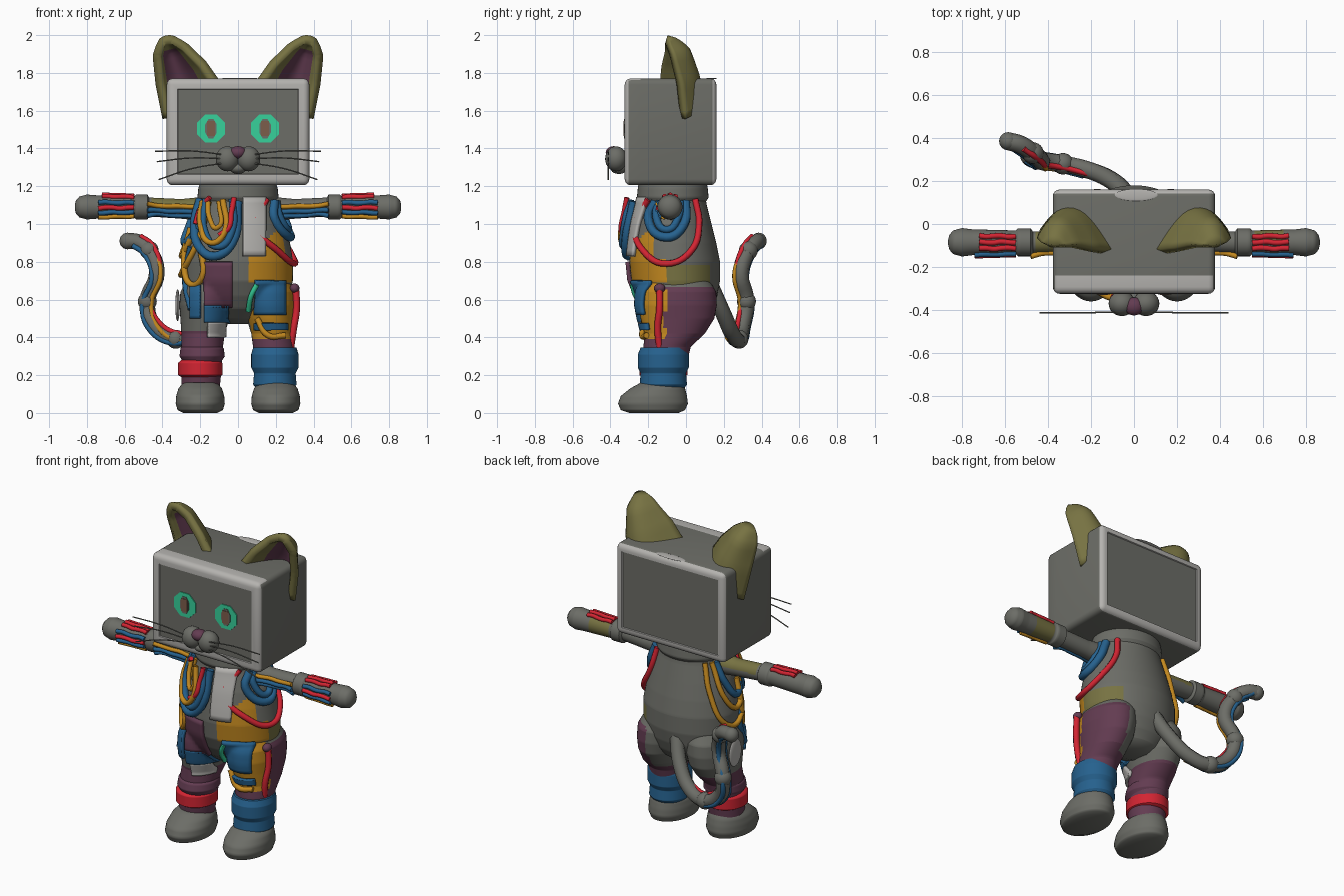
import bpy, bmesh
from math import sin, cos, pi, sqrt
from mathutils import Vector, Matrix

old = bpy.data.objects.get("Cube")
if old:
    bpy.data.objects.remove(old)

COLOURS = {
    "grey": (.15, .153, .135), "light": (.46, .45, .43), "olive": (.185, .17, .055),
    "purple": (.125, .045, .083), "red": (.65, .018, .032), "blue": (.019, .12, .27),
    "orange": (.55, .25, .014), "teal": (.038, .64, .33), "brown": (.2, .11, .07),
}
MATS = {}
for key, rgb in COLOURS.items():
    m = bpy.data.materials.new(key + " paint")
    m.use_nodes = True
    m.diffuse_color = (*rgb, 1)
    m.node_tree.nodes["Principled BSDF"].inputs["Base Color"].default_value = (*rgb, 1)
    MATS[key] = m


def finish(name, bm, colour, angle=.9):
    """Turn a bmesh into an object; colour is a name or a rule on the face."""
    rule = colour if callable(colour) else lambda f: colour
    keys = []
    bm.faces.index_update()
    for f in bm.faces:
        k = rule(f)
        if k not in keys:
            keys.append(k)
        f.material_index = keys.index(k)
    me = bpy.data.meshes.new(name)
    bm.to_mesh(me)
    bm.free()
    for k in keys:
        me.materials.append(MATS[k])
    ob = bpy.data.objects.new(name, me)
    bpy.context.collection.objects.link(ob)
    bpy.ops.object.select_all(action='DESELECT')
    ob.select_set(True)
    bpy.context.view_layer.objects.active = ob
    bpy.ops.object.shade_smooth_by_angle(angle=angle)
    return ob


def section(rows, t):
    """Interpolate (position, centre a, centre b, radius a, radius b)."""
    for p, q in zip(rows, rows[1:]):
        if p[0] <= t <= q[0]:
            k = (t - p[0]) / (q[0] - p[0])
            return [a + (b - a) * k for a, b in zip(p[1:], q[1:])]
    return None


def loft(name, rows, colour, sideways=0, rings=44, segs=48):
    """Elliptical rings along z, or along x when sideways is 1 or -1."""
    bm = bmesh.new()
    stations = sorted({rows[0][0] + (rows[-1][0] - rows[0][0]) * i / rings for i in range(rings)}
                      | {r[0] for r in rows})
    loops = []
    for t in stations:
        ca, cb, ra, rb = section(rows, t)
        ring = []
        for j in range(segs):
            a, b = ca + ra * cos(2 * pi * j / segs), cb + rb * sin(2 * pi * j / segs)
            ring.append(bm.verts.new((sideways * t, a, b) if sideways else (a, b, t)))
        loops.append(ring)
    for lo, hi in zip(loops, loops[1:]):
        for j in range(segs):
            k = (j + 1) % segs
            bm.faces.new((lo[j], lo[k], hi[k], hi[j]))
    bm.faces.new(loops[0])
    bm.faces.new(loops[-1])
    bmesh.ops.recalc_face_normals(bm, faces=bm.faces)
    return finish(name, bm, colour)


def tube(name, pts, r, colour):
    cu = bpy.data.curves.new(name, 'CURVE')
    cu.dimensions = '3D'
    cu.bevel_depth, cu.bevel_resolution, cu.resolution_u = r, 2, 6
    cu.use_fill_caps = True
    sp = cu.splines.new('BEZIER')
    sp.bezier_points.add(len(pts) - 1)
    for bp, p in zip(sp.bezier_points, pts):
        bp.co = p
        bp.handle_left_type = bp.handle_right_type = 'AUTO'
    cu.materials.append(MATS[colour])
    ob = bpy.data.objects.new(name, cu)
    bpy.context.collection.objects.link(ob)
    bpy.ops.object.select_all(action='DESELECT')
    ob.select_set(True)
    bpy.context.view_layer.objects.active = ob
    bpy.ops.object.convert(target='MESH')


def ball(name, centre, size, colour):
    bm = bmesh.new()
    bmesh.ops.create_uvsphere(bm, u_segments=24, v_segments=14, radius=1,
                              matrix=Matrix.Translation(centre) @ Matrix.Diagonal((*size, 1)))
    finish(name, bm, colour)


# Torso and legs
TORSO = [(.47, 0, -.01, .08, .07), (.5, 0, -.02, .16, .13), (.55, 0, -.035, .23, .175), (.62, 0, -.045, .275, .21),
         (.7, 0, -.055, .29, .235), (.8, 0, -.06, .292, .24), (.9, 0, -.065, .275, .225),
         (1, 0, -.07, .25, .205), (1.1, 0, -.07, .215, .18), (1.16, 0, -.07, .2, .17)]


def leg_rows(s):
    return [(.1, s * .2, -.12, .1, .1), (.2, s * .195, -.12, .105, .11), (.35, s * .19, -.1, .11, .125),
            (.42, s * .185, -.06, .115, .16), (.5, s * .175, -.045, .13, .195), (.57, s * .17, -.045, .14, .208),
            (.64, s * .165, -.045, .14, .205), (.7, s * .15, -.05, .125, .175), (.74, s * .13, -.05, .08, .1)]


def front_y(x, z):
    best = 0
    for rows in (TORSO, leg_rows(1), leg_rows(-1)):
        c = section(rows, z)
        if c and abs(x - c[0]) < c[2] * 1.1:
            t = min(abs(x - c[0]) / c[2], .97)
            best = min(best, c[1] - c[3] * sqrt(1 - t * t))
    return best


def side_x(y, z):
    c = section(TORSO, z)
    t = min(abs(y - c[1]) / c[3], .97)
    return c[2] * sqrt(1 - t * t)


def torso_colour(f):
    x, y, z = f.calc_center_median()
    if x > .06 and y < -.1 and .69 < z < .76 + x and (z < .82 or y < -.17):
        return "orange"
    return "olive" if x > .14 and -.1 <= y < .13 and .63 < z < .78 else "grey"


def left_leg_colour(f):
    x, y, z = f.calc_center_median()
    if z < .39:
        return "purple"
    if y < -.11:
        return "orange"
    return "purple" if x > .17 and z < .67 else "grey"


loft("torso", TORSO, torso_colour, segs=64)
loft("neck", [(1.11, 0, -.07, .2, .17), (1.14, 0, -.07, .215, .19), (1.19, 0, -.07, .21, .185),
              (1.22, 0, -.07, .2, .18)], "grey", rings=8)
loft("left_leg", leg_rows(1), left_leg_colour)
loft("right_leg", leg_rows(-1),
     lambda f: "purple" if f.calc_center_median().z < .44 else "grey")
loft("left_boot", [(.13, .195, -.12, .1, .11), (.15, .195, -.12, .115, .125), (.21, .195, -.12, .11, .12),
                   (.24, .195, -.12, .125, .135), (.31, .195, -.12, .125, .135),
                   (.345, .195, -.115, .115, .125)], "blue")
loft("right_cuff", [(.27, -.19, -.12, .1, .11), (.3, -.19, -.115, .12, .13),
                    (.34, -.19, -.11, .115, .125), (.36, -.19, -.1, .1, .11)], "purple", rings=10)
loft("right_band", [(.19, -.2, -.12, .1, .11), (.2, -.2, -.12, .117, .127), (.265, -.2, -.12, .117, .127),
                    (.28, -.2, -.12, .1, .11)], "red", rings=10)
for s, side in ((1, "left"), (-1, "right")):
    loft(side + "_foot", [(0, s * .2, -.17, .09, .13), (.015, s * .2, -.175, .12, .17),
                          (.05, s * .2, -.175, .13, .185), (.09, s * .2, -.17, .127, .175),
                          (.13, s * .2, -.15, .115, .145), (.16, s * .2, -.13, .09, .11)], "grey", rings=16)

# Cloth plates laid on the front surface
for name, x0, x1, z0, z1, colour in (
        ("chest_plate", .025, .145, .83, 1.14, "light"), ("right_thigh_plate", -.18, -.03, .56, .8, "purple"),
        ("right_knee_plate", -.18, -.05, .48, .57, "blue"), ("right_shin_plate", -.16, -.07, .4, .48, "light"),
        ("left_thigh_plate", .09, .25, .52, .7, "blue"), ("left_knee_stripe", .09, .26, .44, .475, "blue"),
        ("right_hip_plate", -.25, -.2, .5, .68, "blue")):
    bm = bmesh.new()
    bmesh.ops.create_grid(bm, x_segments=10, y_segments=10, size=.5)
    for v in bm.verts:
        x, z = x0 + (v.co.x + .5) * (x1 - x0), z0 + (v.co.y + .5) * (z1 - z0)
        v.co = (x, front_y(x, z) - .012, z)
    sol = finish(name, bm, colour).modifiers.new("thickness", 'SOLIDIFY')
    sol.thickness, sol.offset = .02, 0

# Cables hanging over the chest, given as x, z
for name, colour, r, lift, pts in (
        ("outer_loop", "blue", .024, .03, [(-.2, 1.13), (-.23, 1), (-.2, .87), (-.12, .83), (-.03, .9), (0, 1.12)]),
        ("middle_loop", "blue", .02, .05, [(-.17, 1.13), (-.18, .97), (-.1, .88), (-.03, .97), (-.03, 1.13)]),
        ("inner_loop", "orange", .016, .07, [(-.19, 1.12), (-.2, 1), (-.14, .9), (-.07, .96), (-.08, 1.13)]),
        ("small_loop", "orange", .014, .05, [(-.16, 1.13), (-.15, 1.03), (-.11, .98), (-.1, 1.12)]),
        ("red_chest_cable", "red", .014, .07, [(-.02, 1.14), (-.035, 1.06), (-.05, .98), (-.1, .94)]),
        ("red_shoulder_cable", "red", .014, .06, [(-.15, 1.14), (-.2, 1.08), (-.225, 1.0)]),
        ("hip_loop", "orange", .017, .02, [(-.25, .98), (-.285, .82), (-.25, .68), (-.19, .72), (-.2, .88)]),
        ("hip_cable", "blue", .017, .01, [(-.25, .88), (-.28, .72), (-.25, .55)]),
        ("teal_cable", "teal", .014, .018, [(.1, .68), (.07, .62), (.055, .54)]),
        ("thigh_cable", "orange", .016, .015, [(.1, .5), (.16, .41), (.25, .41)])):
    tube(name, [(x, front_y(x, z) - lift, z) for x, z in pts], r, colour)

# Loops around the shoulders, given as y, z
for name, colour, s, r, pts in (
        ("left_red_loop", "red", 1, .017, [(-.2, 1.13), (-.265, 1), (-.22, .85), (-.1, .79), (.02, .85), (.07, 1), (.05, 1.13)]),
        ("left_blue_loop", "blue", 1, .024, [(-.16, 1.12), (-.2, 1.03), (-.1, .93), (-.01, 1), (0, 1.12)]),
        ("left_inner_loop", "blue", 1, .02, [(-.14, 1.12), (-.16, 1.05), (-.1, .97), (-.04, 1.04), (-.03, 1.12)]),
        ("right_orange_loop", "orange", -1, .016, [(-.2, 1.12), (-.22, .95), (-.1, .74), (.02, .76), (.07, .95), (.05, 1.12)]),
        ("right_short_loop", "orange", -1, .016, [(-.18, 1.1), (-.16, .9), (-.08, .83), (0, .9), (.02, 1.12)]),
        ("right_blue_loop", "blue", -1, .02, [(-.18, 1.13), (-.2, 1), (-.1, .9), (-.02, 1), (0, 1.12)])):
    tube(name, [(s * (side_x(y, z) + .012), y, z) for y, z in pts], r, colour)
tube("left_leg_cable", [(.305, -.14, .67), (.31, -.14, .55), (.295, -.15, .45), (.28, -.14, .35)], .018, "red")
ball("left_cable_plug", (.3, -.14, .66), (.025, .03, .025), "purple")
ball("right_hip_disc", (-.32, -.03, .57), (.012, .06, .085), "light")

# Arms with cables lying along them
ARM = [(.12, -.08, 1.08, .07, .07), (.3, -.08, 1.08, .05, .052), (.47, -.085, 1.09, .05, .05),
       (.48, -.085, 1.09, .065, .066), (.54, -.085, 1.09, .065, .066), (.55, -.085, 1.09, .055, .056),
       (.75, -.085, 1.09, .06, .062), (.8, -.085, 1.09, .066, .066), (.84, -.085, 1.09, .055, .055),
       (.858, -.085, 1.09, .035, .035), (.864, -.085, 1.09, .01, .01)]


def arm_colour(f):
    x, y, z = f.calc_center_median()
    if x < 0:
        return "olive" if z > 1.09 and .22 < -x < .46 else "grey"
    return "olive" if y > -.09 and .56 < x < .7 else "grey"


for s, side in ((1, "left"), (-1, "right")):
    loft(side + "_arm", ARM, arm_colour, sideways=s)
    strands = [(.55, .72, a, c) for a, c in ((62, "red"), (90, "red"), (118, "red"))]
    strands += [(.55, .74, a, c) for a, c in ((158, "blue"), (184, "red"), (208, "blue"), (236, "orange"))]
    strands += [(.2, .48, a, c) for a, c in ((168, "orange"), (196, "blue"), (222, "blue"))]
    for n, (x0, x1, deg, colour) in enumerate(strands):
        pts = []
        for i in range(6):
            x = x0 + (x1 - x0) * i / 5
            cy, cz, ry, rz = section(ARM, x)
            a = deg * pi / 180 + .05 * sin(2 * i + n)
            pts.append((s * x, cy + (ry + .003) * cos(a), cz + (rz + .003) * sin(a)))
        tube(f"{side}_arm_cable_{n + 1}", pts, .0125, colour)

# Tail
TAIL = [Vector(p) for p in ((-.02, .12, .7), (-.1, .2, .52), (-.21, .25, .41), (-.33, .28, .39), (-.45, .3, .47),
                            (-.48, .32, .59), (-.43, .29, .74), (-.47, .33, .86), (-.53, .37, .905), (-.585, .385, .91))]
tube("tail", TAIL, .042, "grey")
ball("tail_tip", TAIL[-1], (.042, .042, .044), "grey")
for i in (3, 5, 7):
    ball(f"tail_joint_{i}", TAIL[i], (.05, .05, .05), "grey")
for n, (off, colour) in enumerate((((-.025, -.025, -.02), "blue"), ((.02, -.032, -.01), "orange"),
                                   ((.015, -.02, .03), "red"), ((-.02, .03, -.015), "blue"))):
    tube(f"tail_cable_{n + 1}", [p + Vector(off) for p in TAIL[2:9]], .014, colour)

# Box head with recessed front screen and back panel
bm = bmesh.new()
bmesh.ops.create_cube(bm, size=1, matrix=Matrix.Translation((0, -.082, 1.488)) @ Matrix.Diagonal((.755, .485, .565, 1)))
bmesh.ops.bevel(bm, geom=bm.edges[:], offset=.032, segments=4, profile=.5, affect='EDGES')
for sign, width in ((-1, .034), (1, .018)):
    face = max((f for f in bm.faces if f.normal.y * sign > .9), key=lambda f: f.calc_area())
    bmesh.ops.inset_region(bm, faces=[face], thickness=width)
    bmesh.ops.inset_region(bm, faces=[face], thickness=.004, depth=-.006)
bmesh.ops.bisect_plane(bm, geom=bm.verts[:] + bm.edges[:] + bm.faces[:], plane_co=(0, -.24, 0), plane_no=(0, 1, 0))


def head_colour(f):
    y = f.calc_center_median().y
    if abs(f.normal.y) > .9 and f.calc_area() > .2:
        return "grey"
    top_strip = f.normal.z > .6 and y < -.24
    return "light" if top_strip or abs(f.normal.y) > .35 else "grey"


finish("head", bm, head_colour, .5)
ball("head_worn_patch", (.01, .135, 1.77), (.1, .028, .004), "light")

# Eyes
for s, side in ((1, "left"), (-1, "right")):
    for part, sides, rx, rz, y, colour in (("eye", 8, .08, .08, -.32, "teal"), ("pupil_rim", 8, .033, .056, -.323, "grey"),
                                           ("pupil", 4, .03, .056, -.326, "brown")):
        bm = bmesh.new()
        bmesh.ops.create_cone(bm, cap_ends=True, segments=sides, radius1=1, radius2=1, depth=.008,
                              matrix=Matrix.Translation((s * .143, y, 1.505)) @ Matrix.Diagonal((rx, 1, rz, 1))
                              @ Matrix.Rotation(pi / 2, 4, 'X') @ Matrix.Rotation(pi / sides, 4, 'Z'))
        finish(f"{side}_{part}", bm, colour, .3)
    # Muzzle cheeks and whiskers
    ball(side + "_cheek", (s * .056, -.37, 1.345), (.062, .058, .066), "grey")
    for n, (z0, x1, z1) in enumerate(((1.365, .44, 1.385), (1.345, .43, 1.33), (1.325, .42, 1.235))):
        tube(f"{side}_whisker_{n + 1}", [(s * .06, -.41, z0), (s * .25, -.412, (z0 + z1) / 2 + .012), (s * x1, -.412, z1)],
             .0035, "grey")
ball("chin", (0, -.355, 1.295), (.045, .045, .03), "grey")
ball("nose", (0, -.383, 1.378), (.046, .042, .034), "purple")

# Curved ears, mirrored, with a wide rim around the inner lining
INNER = [(.125, -.14, 1.73), (.2, -.13, 1.835), (.29, -.11, 1.92), (.355, -.11, 1.957)]
OUTER = [(.365, -.03, 1.56), (.4, -.05, 1.74), (.412, -.085, 1.885), (.385, -.11, 1.955)]


def along(pts, v):
    i = min(int(v * 3), 2)
    return Vector(pts[i]).lerp(Vector(pts[i + 1]), v * 3 - i)


bm = bmesh.new()
bmesh.ops.create_grid(bm, x_segments=16, y_segments=15, size=.5)
for v in bm.verts:
    u, h = v.co.x + .5, v.co.y + .5
    v.co = along(INNER, h).lerp(along(OUTER, h), u) + Vector((0, .14 * sin(pi * u) * (1 - h) ** .5, 0))
ears = finish("ears", bm, lambda f: "purple" if 2 < f.index % 16 < 14 and f.index // 16 < 12 else "olive")
sol = ears.modifiers.new("thickness", 'SOLIDIFY')
sol.thickness, sol.offset, sol.material_offset, sol.material_offset_rim = .045, -1, -1, -1
ears.modifiers.new("mirror", 'MIRROR')
